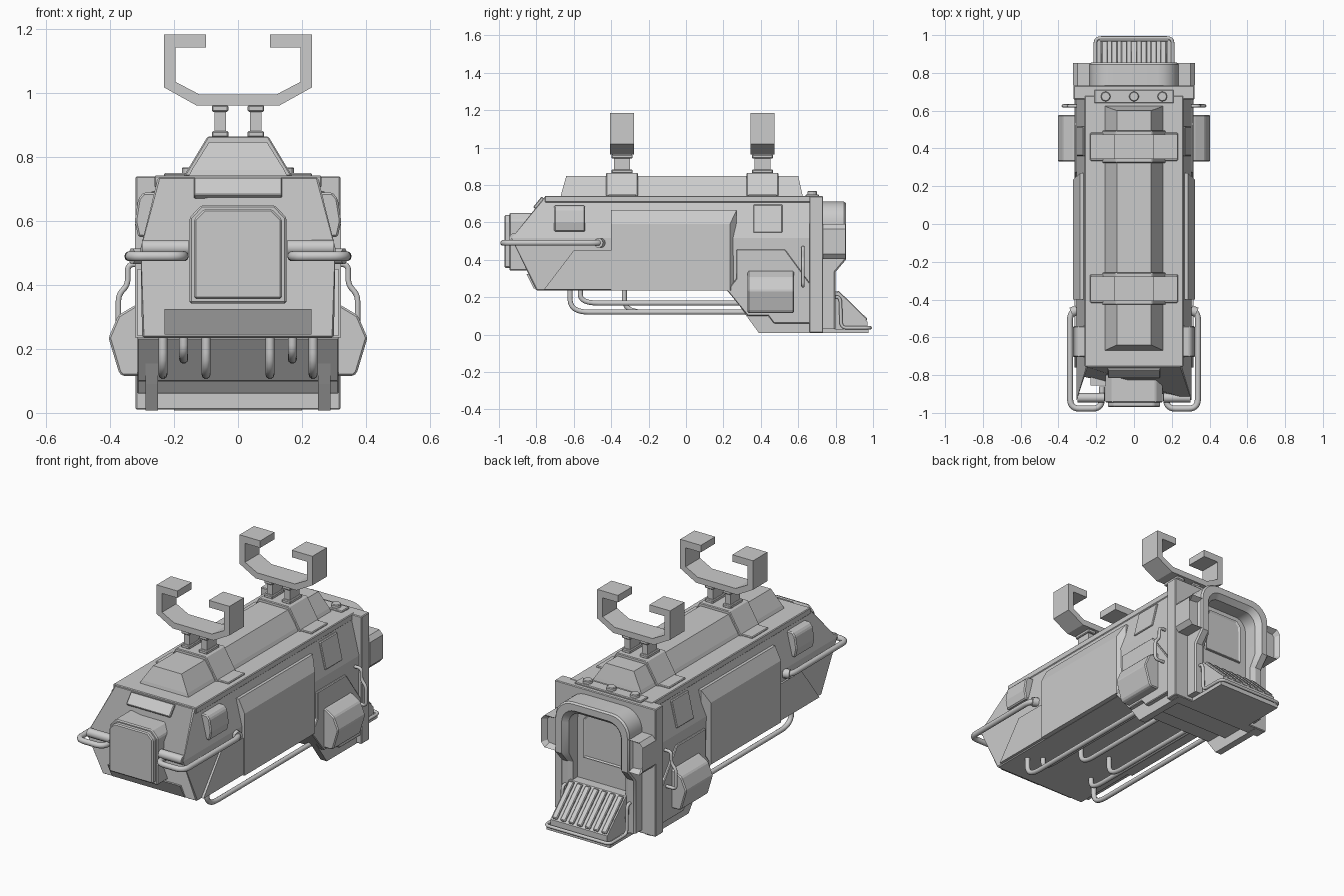
import bpy, bmesh, math
from mathutils import Vector

if "Cube" in bpy.data.objects:
    bpy.data.objects.remove(bpy.data.objects["Cube"])

def finish(ob, bevel=0, mirror=False):
    bpy.context.collection.objects.link(ob)
    if bevel:
        m = ob.modifiers.new("Bevel", 'BEVEL')
        m.width, m.segments, m.limit_method = bevel, 1, 'ANGLE'
    if mirror:
        ob.modifiers.new("Mirror", 'MIRROR').use_mirror_merge = False
    return ob

def mesh_object(name, bm, **kw):
    bmesh.ops.recalc_face_normals(bm, faces=bm.faces)
    me = bpy.data.meshes.new(name)
    bm.to_mesh(me)
    bm.free()
    return finish(bpy.data.objects.new(name, me), **kw)

def loft(bm, rings, closed=True, caps=True):
    vs = [[bm.verts.new(p) for p in r] for r in rings]
    n = len(vs[0])
    for a, b in zip(vs, vs[1:]):
        for i in range(n if closed else n - 1):
            bm.faces.new((a[i], a[(i + 1) % n], b[(i + 1) % n], b[i]))
    return [bm.faces.new(vs[0]), bm.faces.new(vs[-1])] if caps else vs

def prism(name, axis, pts, a, b, inset=None, **kw):
    """Extrude a 2D profile along an axis; optionally sink a panel in the far cap."""
    put = {'x': lambda u, v, w: (w, u, v), 'y': lambda u, v, w: (u, w, v),
           'z': lambda u, v, w: (u, v, w)}[axis]
    bm = bmesh.new()
    cap = loft(bm, [[put(u, v, w) for u, v in pts] for w in (a, b)])[1]
    if inset:
        bmesh.ops.recalc_face_normals(bm, faces=bm.faces)
        bmesh.ops.inset_region(bm, faces=[cap], thickness=inset[0])
        off = cap.normal * -inset[1]
        bmesh.ops.translate(bm, verts=cap.verts, vec=off)
    return mesh_object(name, bm, **kw)

def rect(u0, v0, u1, v1):
    return [(u0, v0), (u1, v0), (u1, v1), (u0, v1)]

def sym(half):
    return half + [(-x, z) for x, z in reversed(half)]

def pipe(name, pts, r, fillet, mirror=True):
    """Round tube along a polyline with rounded corners."""
    pts = [Vector(p) for p in pts]
    path = [pts[0]]
    for p, c, n in zip(pts, pts[1:], pts[2:]):
        a = c + (p - c).normalized() * min(fillet, (p - c).length * .49)
        b = c + (n - c).normalized() * min(fillet, (n - c).length * .49)
        for i in range(7):
            t = i / 6
            path.append(a * (1 - t) ** 2 + c * 2 * t * (1 - t) + b * t * t)
    path.append(pts[-1])
    cu = bpy.data.curves.new(name, 'CURVE')
    cu.dimensions, cu.bevel_depth, cu.bevel_resolution, cu.use_fill_caps = '3D', r, 3, True
    s = cu.splines.new('POLY')
    s.points.add(len(path) - 1)
    for q, p in zip(s.points, path):
        q.co = (*p, 1)
    return finish(bpy.data.objects.new(name, cu), mirror=mirror)

# Main hull: sloped sides, wedge nose
bm = bmesh.new()
loft(bm, [[(s * x, y, z) for s, x, y, z in (
    (1, .30, yb, .235), (1, .305, ym, .515), (1, .25, yt, .738),
    (-1, .25, yt, .738), (-1, .305, ym, .515), (-1, .30, yb, .235))]
    for yb, ym, yt in ((-.80, -.94, -.755), (.70, .70, .70))])
mesh_object("hull", bm, bevel=.006)
prism("roof_plate", 'z', rect(-.262, -.755, .262, .68), .706, .742, bevel=.004)

# Rear section, end plate and feet
prism("rear_lower_body", 'x', [(.27, .455), (.53, .455), (.68, .25), (.68, .06), (.47, .06),
      (.44, .10), (.33, .10), (.22, .235), (.27, .30)], -.315, .315, bevel=.004)
prism("rear_plate", 'z', rect(-.32, .66, .32, .733), .01, .74, bevel=.004)
prism("foot", 'x', [(.23, .235), (.33, .09), (.39, .008), (.73, .008), (.73, .062), (.47, .062),
      (.43, .11), (.30, .235)], .25, .29, mirror=True)

# Side panels
bm = bmesh.new()
loft(bm, [[(x, y0, .236), (x, y1, .236), (x, y1, z), (x, y0, z)]
          for x, y0, y1, z in ((.25, -.40, .27, .665), (.285, -.40, .27, .665), (.322, -.40, .235, .59))])
mesh_object("side_door", bm, mirror=True)
prism("front_side_panel", 'x', [(-.40, .24), (-.40, .45), (-.60, .45), (-.76, .24)], .29, .314, mirror=True)
prism("side_window", 'y', [(.25, .695), (.27, .695), (.305, .545), (.25, .545)], .36, .515,
      bevel=.004, mirror=True)
prism("side_lamp", 'y', [(.24, .69), (.295, .69), (.312, .67), (.323, .60), (.312, .55), (.24, .55)],
      -.705, -.54, bevel=.006, mirror=True)
prism("side_pod", 'y', [(.30, .345), (.325, .335), (.375, .305), (.405, .235), (.372, .125),
      (.36, .115), (.30, .115)], .33, .577, bevel=.006, mirror=True)

# Nose
prism("nose_frame", 'y', sym([(.152, .342), (.152, .61), (.115, .65)]), -.78, -.945, bevel=.006)
prism("nose_hatch", 'y', sym([(.138, .357), (.138, .605), (.105, .638)]), -.80, -.97, bevel=.006)
prism("hood_panel", 'x', [(-.772, .738), (-.817, .682), (-.80, .668), (-.755, .725)], -.138, .138, bevel=.004)
prism("lower_nose_panel", 'x', [(-.813, .245), (-.854, .325), (-.80, .325), (-.79, .245)], -.23, .23)
pipe("nose_fairing", [(.155, -.92, .517), (.30, -.92, .517)], .025, 0)

# Roof ridge with tapered ends
bm = bmesh.new()
loft(bm, [[(-x, y0, z), (x, y0, z), (x, y1, z), (-x, y1, z)]
          for x, y0, y1, z in ((.157, -.67, .625, .735), (.145, -.665, .62, .76), (.09, -.64, .60, .848))])
mesh_object("roof_ridge", bm)

# Roof clamps, posts and open hooks
hook = [(.10, 1.184), (.231, 1.184), (.231, 1.018), (.13, .962)]
hook_in = [(.13 - .01, .996), (.196, 1.036), (.196, 1.144), (.10, 1.144)]
outline = hook + [(-x, z) for x, z in reversed(hook)] + \
    [(-x, z) for x, z in reversed(hook_in)] + hook_in
for tag, y in (("front", -.342), ("rear", .409)):
    prism(tag + "_clamp_base", 'z', rect(-.232, y - .075, .232, y + .075), .735, .75, bevel=.004)
    prism(tag + "_clamp", 'y', sym([(.17, .74), (.095, .865)]), y - .085, y + .085, bevel=.004)
    prism(tag + "_post", 'z', rect(.037, y - .043, .073, y + .043), .85, .97, mirror=True)
    for part, z in (("foot", .862), ("cap", .942)):
        prism(f"{tag}_post_{part}", 'z', rect(.03, y - .056, .082, y + .056), z, z + .02,
              bevel=.004, mirror=True)
    # hook bottom is one strip: build as quads between inner and outer outline
    outer = hook + [(-x, z) for x, z in reversed(hook)]
    inner = list(reversed(hook_in)) + [(-x, z) for x, z in hook_in]
    bm = bmesh.new()
    loft(bm, [[(ox, y - .065, oz), (ox, y + .065, oz), (ix, y + .065, iz), (ix, y - .065, iz)]
              for (ox, oz), (ix, iz) in zip(outer, inner)])
    mesh_object(tag + "_hook", bm)

# Roof bolts at the rear
prism("bolt_plate", 'z', rect(-.21, .64, .21, .71), .735, .75, bevel=.004)
for i, x in enumerate((-.15, 0, .15)):
    prism(f"bolt_{i}", 'z', [(x + .027 * math.cos(k * math.pi / 4), .675 + .027 * math.sin(k * math.pi / 4))
          for k in range(8)], .745, .768, bevel=.004)

# Rear doorway: rounded arch, stepped back at the bottom
def arch(hw, top, r, y, ylow):
    right = [(hw, .03, ylow), (hw, .335, ylow), (hw, .40, y)]
    right += [(hw - r + r * math.cos(t), top - r + r * math.sin(t), y)
              for t in (k * math.pi / 12 for k in range(7))]
    return [(x, yy, z) for x, z, yy in right] + [(-x, yy, z) for x, z, yy in reversed(right)]
bm = bmesh.new()
rings = [arch(.235, .71, .11, .72, .72), arch(.235, .71, .11, .845, .79), arch(.227, .702, .105, .855, .80),
         arch(.19, .665, .085, .855, .80), arch(.165, .64, .07, .825, .785), arch(.165, .64, .07, .745, .745)]
vs = loft(bm, rings, closed=False, caps=False)
bm.faces.new(vs[-1])
for k in (0, -1):
    bm.faces.new([r[k] for r in vs])
door = mesh_object("rear_doorway", bm)
bpy.context.view_layer.objects.active = door
door.select_set(True)
bpy.ops.object.shade_smooth_by_angle(angle=math.radians(30))
prism("rear_door_window", 'y', sym([(.12, .36), (.12, .58), (.095, .61)]), .74, .757, inset=(.012, .006))
prism("rear_side_lamp", 'y', [(.225, .405), (.30, .405), (.322, .43), (.322, .565), (.30, .59), (.225, .59)],
      .733, .852, inset=(.022, .03), mirror=True)

# Boarding ramp with ribs and guard bar
prism("ramp", 'x', [(.74, .015), (.97, .015), (.97, .07), (.80, .232), (.74, .232)], -.18, .18)
for i in range(7):
    x = -.156 + i * .052
    prism(f"ramp_rib_{i}", 'x', [(.962, .07), (.97, .084), (.815, .235), (.80, .225)], x - .016, x + .016, bevel=.004)
prism("ramp_base", 'z', rect(-.2, .73, .2, .975), .008, .03)
pipe("ramp_bar", [(-.205, .79, .2), (-.205, .825, .2), (-.205, .83, .036), (-.205, .985, .036), (.205, .985, .036),
                  (.205, .83, .036), (.205, .825, .2), (.205, .79, .2)], .009, .03, mirror=False)

# Bumper bars, grab handles and under-body pipes
pipe("bumper_bar", [(.17, -.86, .49), (.17, -.977, .49), (.338, -.977, .49), (.34, -.47, .49), (.29, -.45, .49)],
     .016, .05)
pipe("bumper_collar", [(.30, -.455, .49), (.332, -.468, .49)], .026, 0)
pipe("grab_handle", [(.30, .625, .465), (.345, .625, .465), (.345, .625, .40), (.374, .625, .37),
                     (.374, .625, .26), (.30, .625, .26)], .009, .02)
for i, (x, y, z) in enumerate(((.235, -.62, .12), (.17, -.565, .168), (.10, -.33, .12))):
    pipe(f"under_pipe_{i}", [(x, y, .26), (x, y, z), (x, .36, z)], .014, .1)
